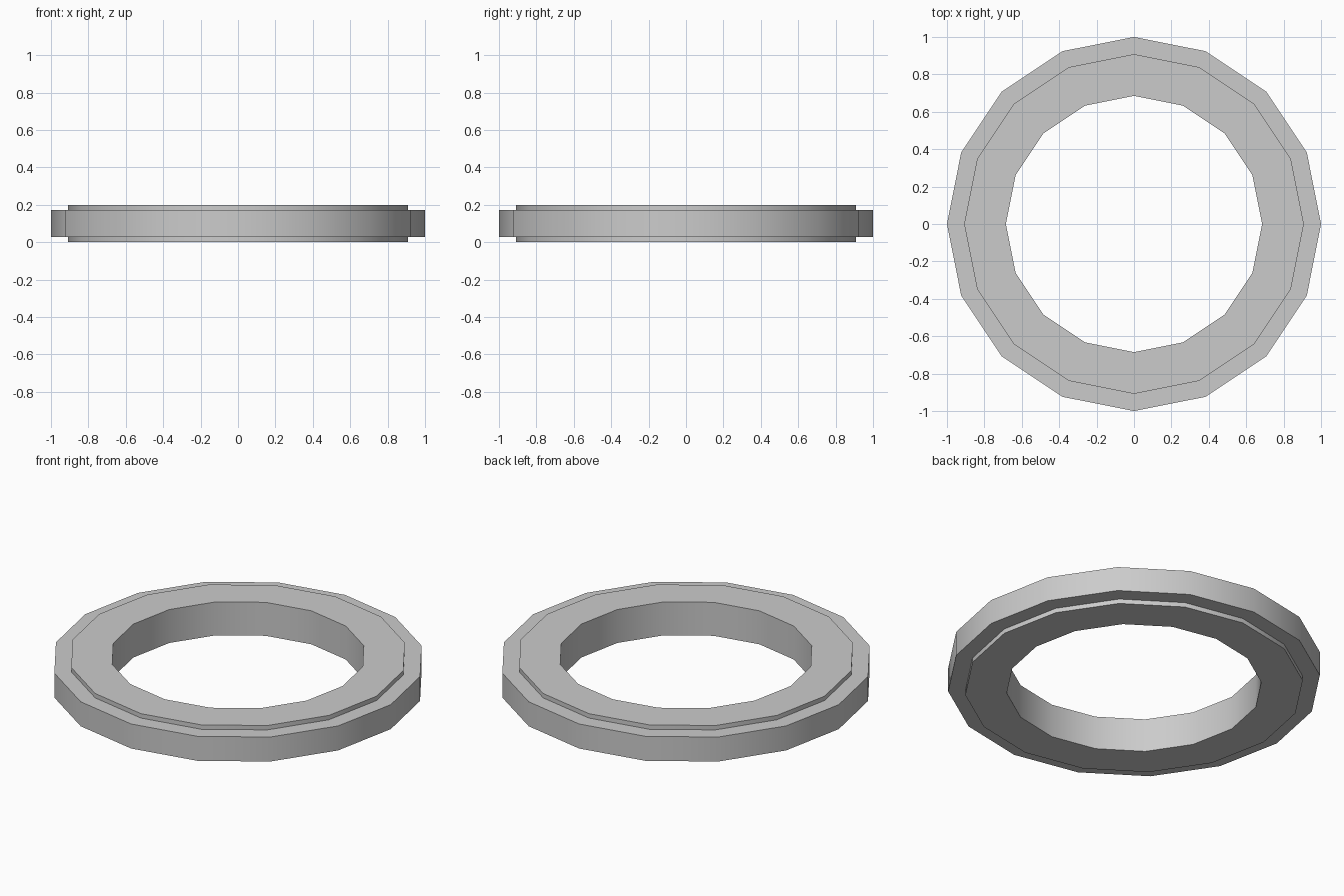
import bpy, bmesh
from math import cos, sin, tau, radians

if "Cube" in bpy.data.objects:
    bpy.data.objects.remove(bpy.data.objects["Cube"])

SIDES = 16


def lathe_ring(name, profile):
    """Revolve a closed (radius, z) profile around the z axis."""
    bm = bmesh.new()
    rings = [[bm.verts.new((r * cos(tau * i / SIDES), r * sin(tau * i / SIDES), z))
              for r, z in profile] for i in range(SIDES)]
    n = len(profile)
    for i in range(SIDES):
        a, b = rings[i], rings[(i + 1) % SIDES]
        for j in range(n):
            k = (j + 1) % n
            bm.faces.new((a[j], b[j], b[k], a[k]))
    bmesh.ops.recalc_face_normals(bm, faces=bm.faces)
    mesh = bpy.data.meshes.new(name)
    bm.to_mesh(mesh)
    bm.free()
    obj = bpy.data.objects.new(name, mesh)
    bpy.context.collection.objects.link(obj)
    return obj


# Stepped ring: thick inner band with a thinner outer flange
ring = lathe_ring("stepped_ring", [
    (0.685, 0.0), (0.908, 0.0), (0.908, 0.027), (1.0, 0.027),
    (1.0, 0.172), (0.908, 0.172), (0.908, 0.198), (0.685, 0.198),
])

# Smooth around the ring, sharp at the steps
bpy.context.view_layer.objects.active = ring
ring.select_set(True)
bpy.ops.object.shade_smooth_by_angle(angle=radians(30))
